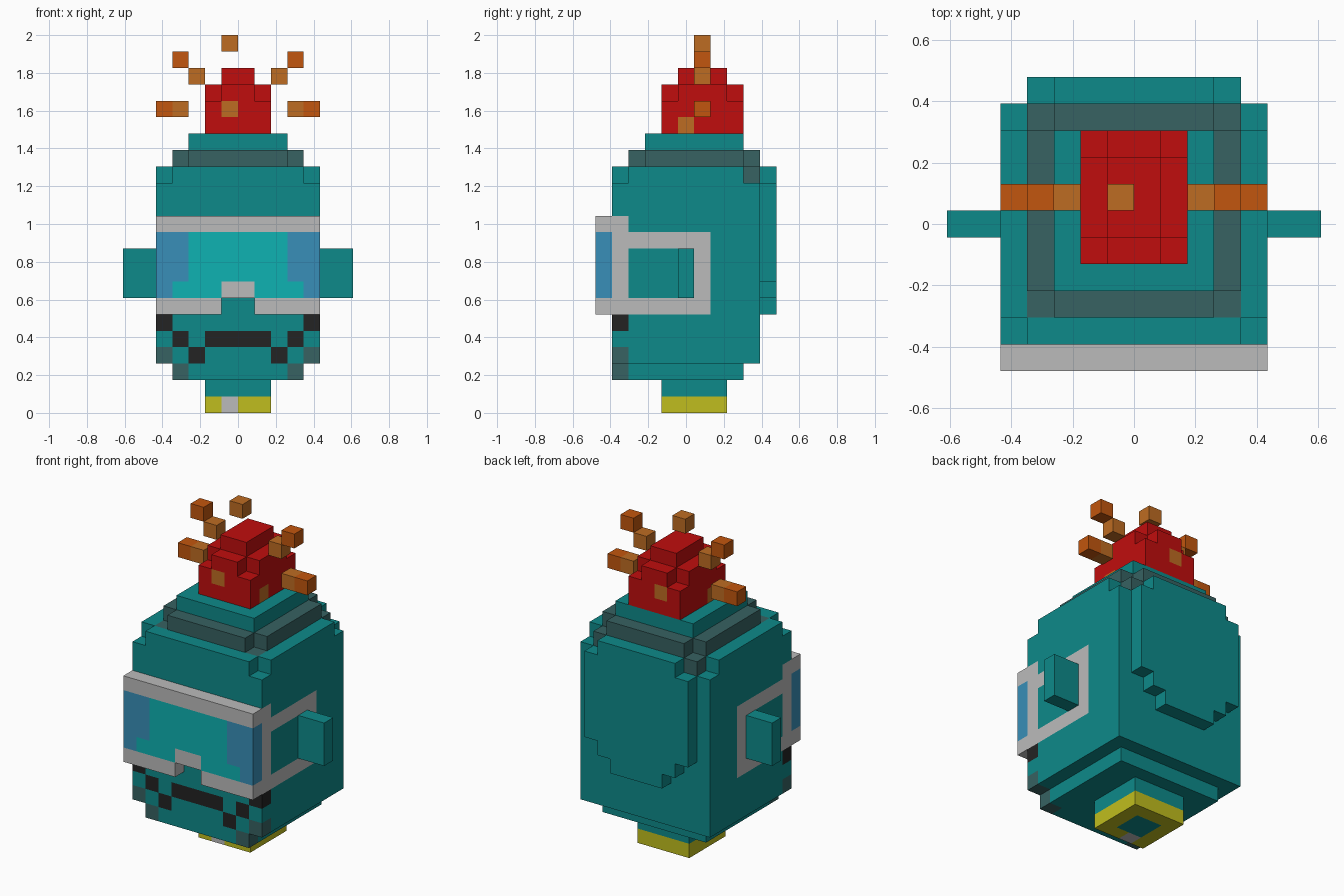
import bpy, bmesh
from mathutils import Vector

if "Cube" in bpy.data.objects:
    bpy.data.objects.remove(bpy.data.objects["Cube"], do_unlink=True)

U = 2 / 23        # size of one block
MID_Y = 5.5       # block depth is counted from the front of the visor

PALETTE = {
    "teal": "0D8A8A", "slate": "376262", "black": "232323", "light_grey": "BBBBBB",
    "cyan": "0EB2B2", "blue": "388FB8", "yellow": "C0BE1E", "red": "C00D0D",
    "orange": "C2560E", "amber": "BE6C22",
}


def linear(code):
    values = [int(code[i:i + 2], 16) / 255 for i in (0, 2, 4)]
    return [v / 12.92 if v < 0.04045 else ((v + 0.055) / 1.055) ** 2.4 for v in values] + [1]


def make_material(name, code):
    mat = bpy.data.materials.new(name)
    mat.use_nodes = True
    mat.diffuse_color = linear(code)
    mat.node_tree.nodes["Principled BSDF"].inputs["Base Color"].default_value = linear(code)
    return mat


MATERIALS = {name: make_material(name, code) for name, code in PALETTE.items()}


def box(colour, x, y, z):
    """One block range; a colour of None carves it away."""
    return [(colour, x, y, z)]


def pair(colour, x, y, z):
    """The same range on both sides."""
    return box(colour, x, y, z) + box(colour, (-x[1], -x[0]), y, z)


def build(name, boxes):
    """Fill blocks in order, then skin the outside and merge flat areas."""
    cells = {}
    for colour, xs, ys, zs in boxes:
        for x in range(*xs):
            for y in range(*ys):
                for z in range(*zs):
                    cells[x, y, z] = colour
    cells = {c: colour for c, colour in cells.items() if colour}
    used = sorted(set(cells.values()))
    bm = bmesh.new()
    corners = {}

    def corner(p):
        key = tuple(round(v) for v in p)
        if key not in corners:
            corners[key] = bm.verts.new((key[0] * U, (key[1] - MID_Y) * U, key[2] * U))
        return corners[key]

    for cell, colour in cells.items():
        for axis in range(3):
            for side in (0, 1):
                beyond = list(cell)
                beyond[axis] += 2 * side - 1
                if tuple(beyond) in cells:
                    continue
                a, b, start = Vector(), Vector(), Vector(cell)
                a[(axis + 1) % 3] = 1
                b[(axis + 2) % 3] = 1
                start[axis] += side
                loop = [start, start + a, start + a + b, start + b]
                face = bm.faces.new([corner(p) for p in (loop if side else loop[::-1])])
                face.material_index = used.index(colour)
    bmesh.ops.dissolve_limit(bm, angle_limit=0.01, verts=bm.verts[:], edges=bm.edges[:],
                             delimit={'MATERIAL'})
    mesh = bpy.data.meshes.new(name)
    bm.to_mesh(mesh)
    bm.free()
    for colour in used:
        mesh.materials.append(MATERIALS[colour])
    obj = bpy.data.objects.new(name, mesh)
    bpy.context.collection.objects.link(obj)


# Foot with a small front tag, and the neck above it
build("foot", box("yellow", (-2, 2), (4, 8), (0, 1))
      + box("teal", (-1, 1), (5, 7), (0, 1))
      + box("light_grey", (-1, 0), (4, 5), (0, 1)))
build("neck", box("teal", (-2, 2), (4, 8), (1, 2)))

# Body with notched shoulders, painted mouth and visor strap
front = (1, 2)
body = box("teal", (-4, 4), (1, 9), (2, 3)) + box("teal", (-5, 5), (1, 10), (3, 15))
for corner_y in (front, (9, 10)):
    body += pair(None, (4, 5), corner_y, (14, 15))
for corner_y in ((2, 3), (9, 10)):
    body += pair("slate", (3, 4), corner_y, (14, 15))
body += pair("slate", (3, 4), front, (2, 3)) + pair("slate", (4, 5), front, (3, 4))
body += box("black", (-2, 2), front, (4, 5))
for x, z in ((2, 3), (3, 4), (4, 5)):
    body += pair("black", (x, x + 1), front, (z, z + 1))
body += pair("light_grey", (4, 5), (1, 7), (6, 11))
body += pair("light_grey", (4, 5), front, (11, 12))
body += pair("teal", (4, 5), (2, 6), (7, 10))
build("body", body)

# Stepped plate on the back
build("back_plate", box("teal", (-4, 4), (10, 11), (8, 14))
      + box("teal", (-3, 3), (10, 11), (7, 15))
      + box("teal", (-2, 2), (10, 11), (6, 7)))

# Ears
build("right_ear", box("teal", (-7, -5), (5, 6), (7, 10)))
build("left_ear", box("teal", (5, 7), (5, 6), (7, 10)))

# Visor: frame, tinted lens and nose notch
lens = (0, 1)
build("visor", box("light_grey", (-5, 5), lens, (6, 12))
      + box("blue", (-5, 5), lens, (7, 11))
      + box("cyan", (-3, 3), lens, (8, 11))
      + box("cyan", (-4, 4), lens, (7, 8))
      + box("light_grey", (-1, 1), lens, (7, 8))
      + box(None, (-1, 1), lens, (6, 7)))

# Collar ring and cap
collar = box("slate", (-4, 4), (2, 10), (15, 16))
for corner_y in ((2, 3), (9, 10)):
    collar += pair(None, (3, 4), corner_y, (15, 16))
build("collar", collar)
build("cap", box("teal", (-3, 3), (3, 9), (16, 17)))

# Red plume with glowing spots
plume = box("red", (-2, 2), (4, 9), (17, 20)) + box("red", (-1, 1), (5, 8), (20, 21))
for corner_y in ((4, 5), (8, 9)):
    plume += pair(None, (1, 2), corner_y, (19, 20))
    plume += box("amber", (-1, 0), corner_y, (18, 19))
plume += pair("amber", (1, 2), (5, 6), (17, 18))
build("plume", plume)

# Floating sparks
row = (6, 7)
build("top_spark", box("amber", (-1, 0), row, (22, 23)))
for side, s in (("right", -1), ("left", 1)):
    def span(a, b):
        return tuple(sorted((a * s, b * s)))
    build(side + "_high_spark", box("orange", span(3, 4), row, (21, 22)))
    build(side + "_mid_spark", box("amber", span(2, 3), row, (20, 21)))
    build(side + "_low_spark", box("amber", span(3, 4), row, (18, 19))
          + box("orange", span(4, 5), row, (18, 19)))
